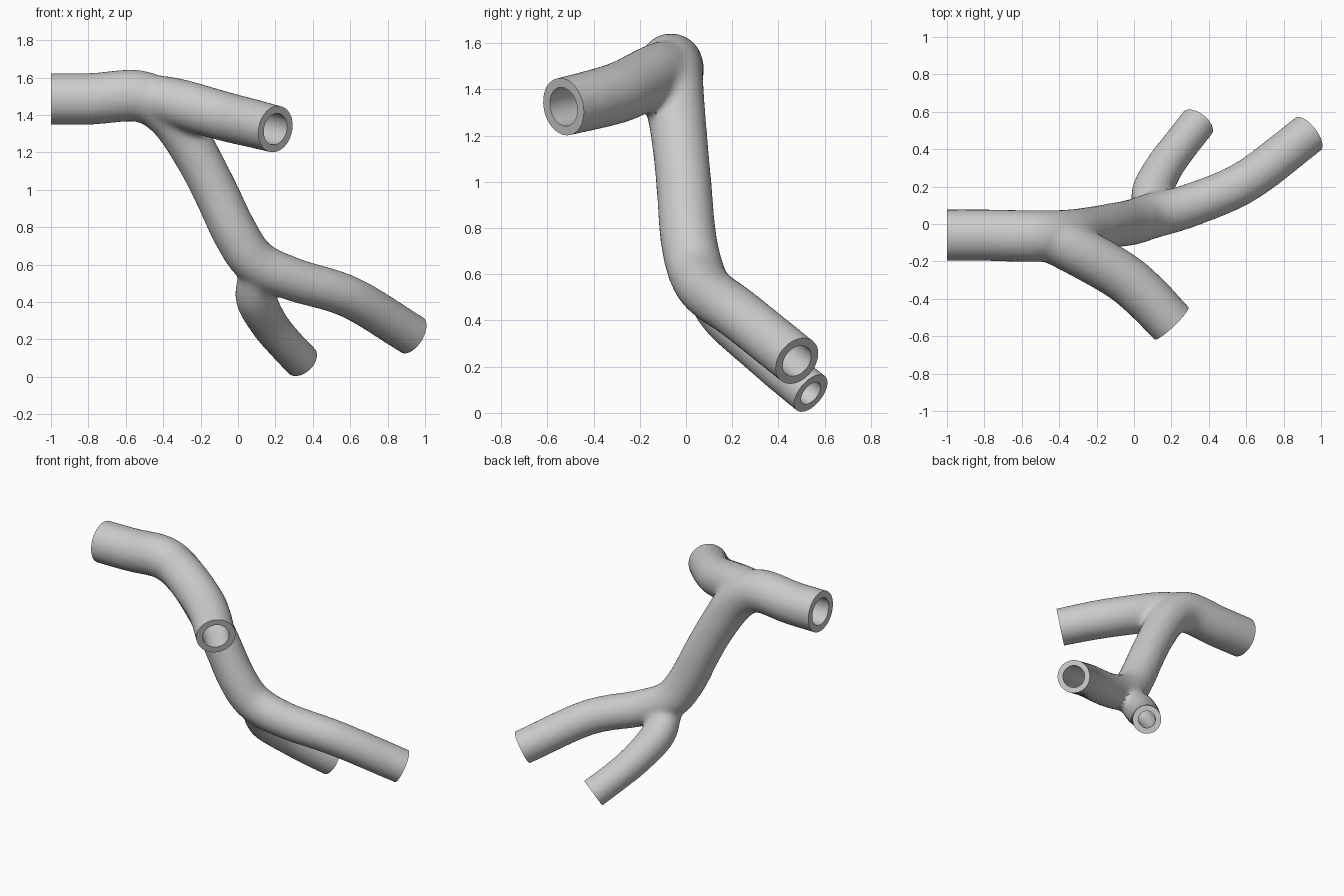
import bpy, bmesh
from math import cos, sin, pi, radians
from mathutils import Vector

if "Cube" in bpy.data.objects:
    bpy.data.objects.remove(bpy.data.objects["Cube"], do_unlink=True)

SIDES, STEPS = 40, 8

grey = bpy.data.materials.new("vessel_grey")
grey.use_nodes = True
grey.diffuse_color = (0.6, 0.6, 0.6, 1)
grey.node_tree.nodes["Principled BSDF"].inputs["Base Color"].default_value = (0.6, 0.6, 0.6, 1)

# Each path: x, y, z, outer radius
trunk = [(-1, -.06, 1.485, .138), (-.78, -.06, 1.487, .138), (-.52, -.065, 1.5, .138),
         (-.36, -.055, 1.4, .132), (-.23, -.03, 1.2, .122), (-.125, -.01, 1.0, .12),
         (-.01, .01, .76, .122), (.1, .045, .61, .122), (.3, .1, .52, .116),
         (.6, .23, .425, .113), (.93, .48, .225, .112)]
front_branch = [(-.5, -.06, 1.5, .12), (-.33, -.13, 1.465, .132), (-.08, -.27, 1.395, .132),
                (.06, -.385, 1.36, .13), (.2, -.53, 1.325, .127)]
lower_branch = [(.09, .07, .54, .09), (.095, .17, .42, .108), (.165, .31, .285, .102),
                (.25, .425, .18, .098), (.34, .54, .085, .098)]


def smooth_path(points):
    """Catmull-Rom samples of position and radius."""
    p = [Vector(q) for q in points]
    p = [2 * p[0] - p[1]] + p + [2 * p[-1] - p[-2]]
    out = []
    for a, b, c, d in zip(p, p[1:], p[2:], p[3:]):
        for i in range(STEPS):
            t = i / STEPS
            out.append(.5 * (2 * b + (c - a) * t + (2 * a - 5 * b + 4 * c - d) * t * t
                             + (3 * b - a - 3 * c + d) * t ** 3))
    out.append(p[-2])
    return [(v.to_3d(), v[3]) for v in out]


def sweep(name, rings):
    """Closed tube through (centre, radius, tangent) rings."""
    bm = bmesh.new()
    axis = rings[0][2]
    side = axis.orthogonal().normalized()
    loops = []
    for centre, radius, tangent in rings:
        side = axis.rotation_difference(tangent) @ side
        axis = tangent
        up = axis.cross(side).normalized()
        loops.append([bm.verts.new(centre + radius * (cos(2 * pi * i / SIDES) * side
                                                      + sin(2 * pi * i / SIDES) * up))
                      for i in range(SIDES)])
    for low, high in zip(loops, loops[1:]):
        for i in range(SIDES):
            j = (i + 1) % SIDES
            bm.faces.new((low[i], low[j], high[j], high[i]))
    bm.faces.new(loops[0][::-1])
    bm.faces.new(loops[-1])
    bmesh.ops.recalc_face_normals(bm, faces=bm.faces)
    mesh = bpy.data.meshes.new(name)
    bm.to_mesh(mesh)
    bm.free()
    mesh.materials.append(grey)
    obj = bpy.data.objects.new(name, mesh)
    bpy.context.collection.objects.link(obj)
    return obj


def build(name, points, bore, open_start):
    """Solid wall running past its open ends, and a bore that trims them flat."""
    path = smooth_path(points)
    n = len(path) - 1
    rings = []
    for i, (c, r) in enumerate(path):
        tangent = (path[min(i + 1, n)][0] - path[max(i - 1, 0)][0]).normalized()
        rings.append((c, r, tangent))

    def beyond(ring, distance, radius):
        return (ring[0] + ring[2] * distance, radius, ring[2])
    first, last = rings[0], rings[-1]
    solid = rings + [beyond(last, .1, last[1])]
    hollow = [(c, r * bore, t) for c, r, t in rings]
    hollow += [beyond(last, .0001, .2), beyond(last, .2, .2)]
    if open_start:
        solid.insert(0, beyond(first, -.1, first[1]))
        hollow = [beyond(first, -.2, .2), beyond(first, -.0001, .2)] + hollow
    return sweep(name, solid), sweep(name + "_bore", hollow)


def apply(obj, kind, **settings):
    mod = obj.modifiers.new(kind.lower(), kind)
    for key, value in settings.items():
        setattr(mod, key, value)
    with bpy.context.temp_override(object=obj, active_object=obj, selected_objects=[obj]):
        bpy.ops.object.modifier_apply(modifier=mod.name)


vessel, trunk_bore = build("branching_vessel", trunk, .66, True)
front, front_bore = build("front_branch", front_branch, .67, False)
lower, lower_bore = build("lower_branch", lower_branch, .58, False)

# Fuse the walls and soften the junctions
for part in (front, lower):
    apply(vessel, 'BOOLEAN', operation='UNION', solver='EXACT', object=part)
apply(vessel, 'REMESH', mode='VOXEL', voxel_size=.018)
apply(vessel, 'SMOOTH', factor=.5, iterations=8)

# Hollow the tubes and trim the open ends
for cutter in (trunk_bore, front_bore, lower_bore):
    apply(vessel, 'BOOLEAN', operation='DIFFERENCE', solver='EXACT', object=cutter)
for helper in (front, lower, trunk_bore, front_bore, lower_bore):
    bpy.data.objects.remove(helper, do_unlink=True)

vessel.data.materials.clear()
vessel.data.materials.append(grey)
bpy.ops.object.select_all(action='DESELECT')
vessel.select_set(True)
bpy.context.view_layer.objects.active = vessel
bpy.ops.object.shade_smooth_by_angle(angle=radians(40))
